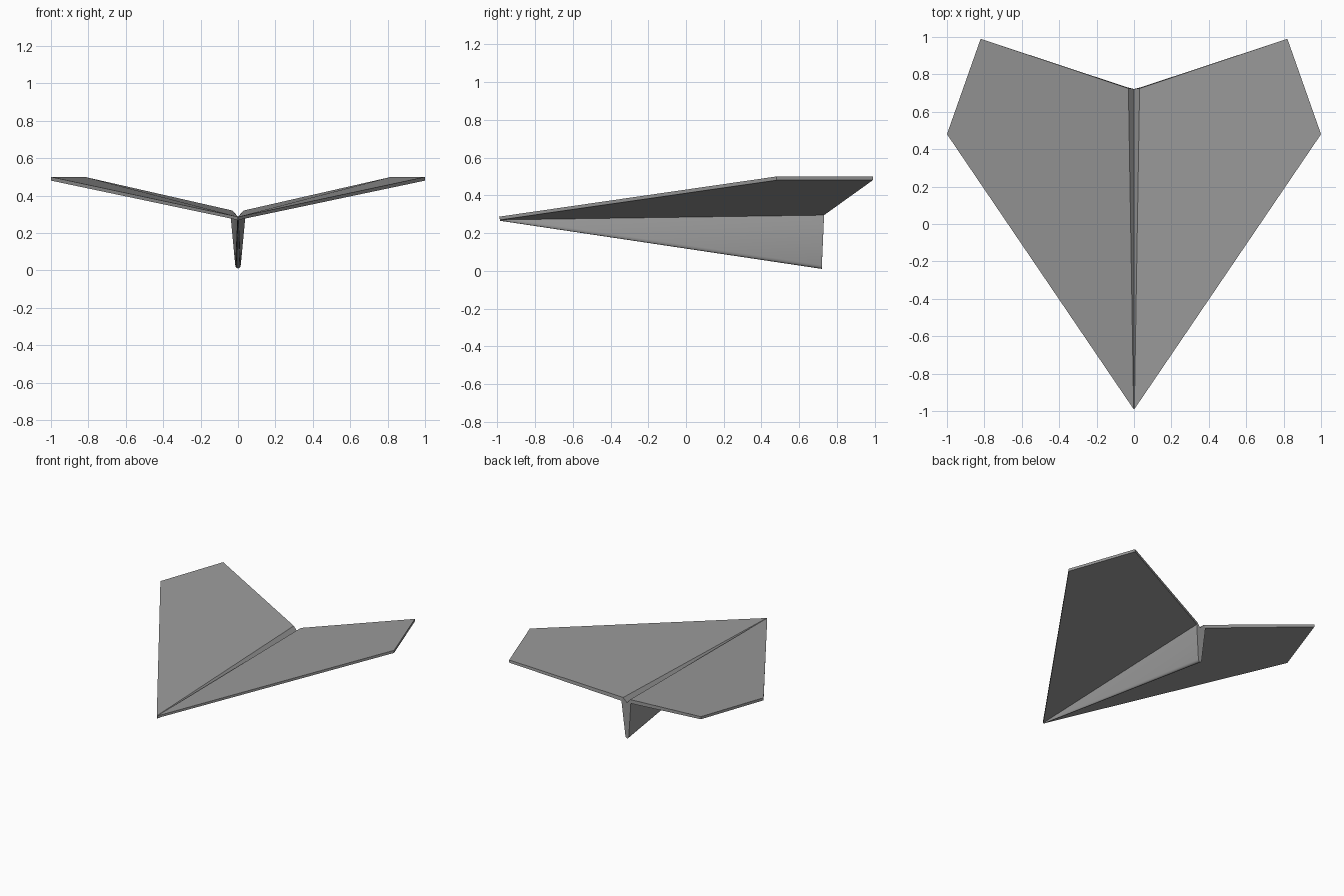
import bpy
import bmesh
import math
from mathutils import Vector

cube = bpy.data.objects.get("Cube")
if cube:
    bpy.data.objects.remove(cube, do_unlink=True)

# One paper material
paper = bpy.data.materials.new("grey_paper")
paper.use_nodes = True
GREY = (0.32, 0.32, 0.32, 1)
paper.diffuse_color = GREY
paper.node_tree.nodes["Principled BSDF"].inputs["Base Color"].default_value = GREY


def loft(name, start, end):
    """Closed solid between two matching rings of points."""
    bm = bmesh.new()
    a = [bm.verts.new(p) for p in start]
    b = [bm.verts.new(p) for p in end]
    bm.faces.new(a)
    bm.faces.new(b)
    n = len(a)
    for i in range(n):
        j = (i + 1) % n
        bm.faces.new((a[i], a[j], b[j], b[i]))
    bmesh.ops.recalc_face_normals(bm, faces=bm.faces)
    mesh = bpy.data.meshes.new(name)
    bm.to_mesh(mesh)
    bm.free()
    mesh.materials.append(paper)
    obj = bpy.data.objects.new(name, mesh)
    bpy.context.collection.objects.link(obj)
    bpy.ops.object.select_all(action='DESELECT')
    obj.select_set(True)
    bpy.context.view_layer.objects.active = obj
    bpy.ops.object.shade_smooth_by_angle(angle=math.radians(45))
    return obj


def flip(p, side):
    return Vector((p[0] * side, p[1], p[2]))


def ring(half):
    """Full symmetric section from its +x half."""
    return [flip(p, 1) for p in half] + [flip(p, -1) for p in half[-2:0:-1]]


# Keel: folded body, from groove over shoulder and wing root to rounded fold
shoulder_nose, shoulder_tail = (0.002, -0.99, 0.287), (0.03, 0.725, 0.32)
root_nose, root_tail = (0.004, -0.985, 0.282), (0.04, 0.732, 0.295)
nose = [(0, -0.99, 0.284), shoulder_nose, root_nose,
        (0.004, -0.985, 0.272), (0.0035, -0.985, 0.268),
        (0.002, -0.985, 0.266), (0, -0.985, 0.265)]
tail = [(0, 0.722, 0.287), shoulder_tail, root_tail,
        (0.015, 0.72, 0.03), (0.0125, 0.72, 0.02),
        (0.008, 0.72, 0.013), (0, 0.72, 0.01)]
loft("keel", ring(nose), ring(tail))

# Wings: thin raised sheets with clipped tips
top = [shoulder_nose, (1, 0.48, 0.5), (0.82, 0.99, 0.5), shoulder_tail]
bottom = [(0.004, -0.985, 0.27), (1, 0.48, 0.48), (0.82, 0.99, 0.48), root_tail]
for name, side in (("left_wing", 1), ("right_wing", -1)):
    loft(name, [flip(p, side) for p in top], [flip(p, side) for p in bottom])
